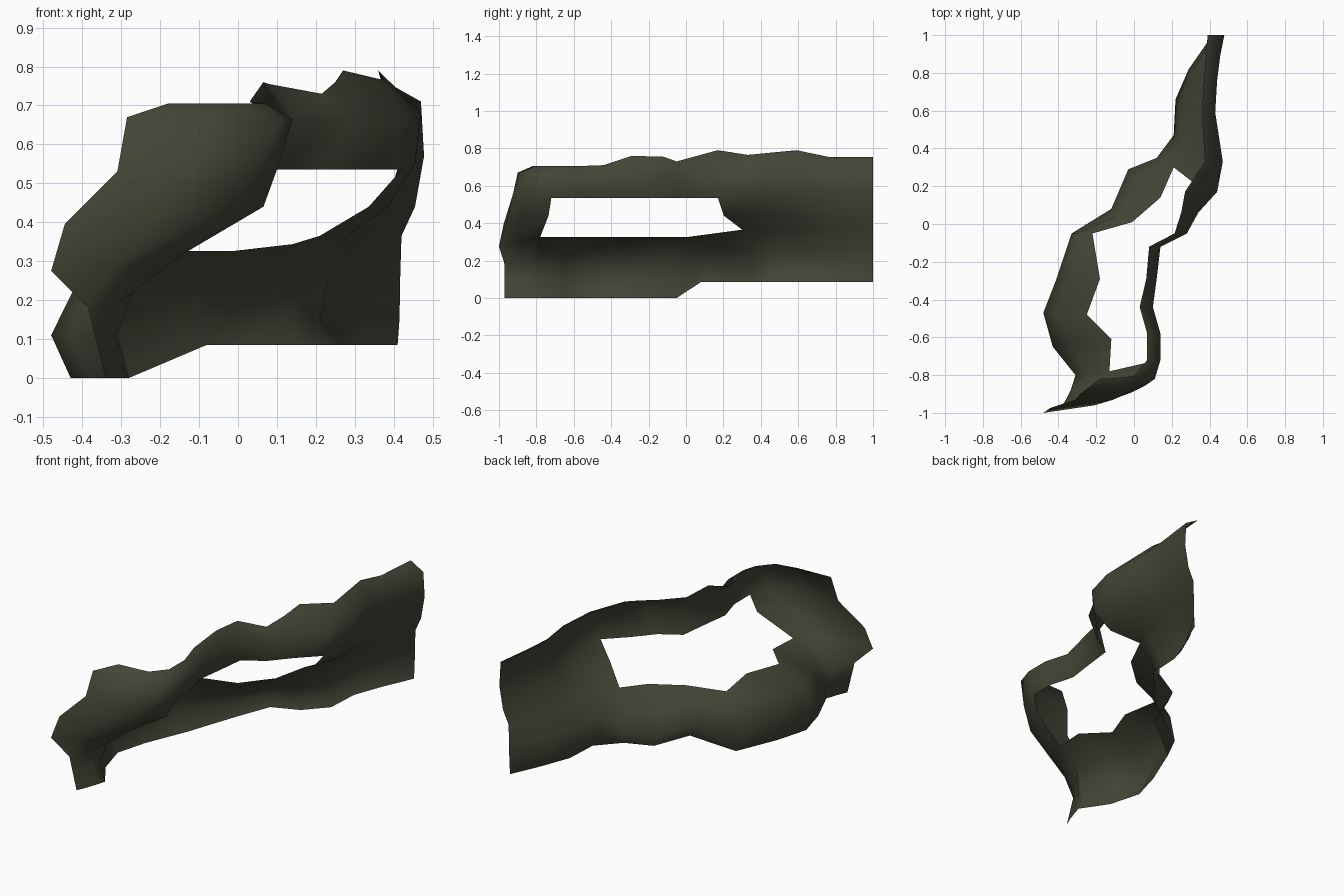
import bpy
import bmesh

# Front curl: columns of eight points, ground to rim
FRONT = [
    [(-.34, -.97, 0), (-.365, -.97, .1), (-.385, -.97, .18), (-.48, -1, .275),
     (-.445, -.975, .395), (-.31, -.93, .53), (-.285, -.9, .67), (-.18, -.82, .705)],
    [(-.315, -.91, 0), (-.345, -.91, .1), (-.355, -.92, .18), (-.32, -.965, .285),
     (-.21, -.96, .40), (-.11, -.93, .54), (-.08, -.89, .67), (-.10, -.815, .705)],
    [(-.295, -.85, 0), (-.325, -.85, .1), (-.325, -.86, .18), (-.22, -.89, .295),
     (-.02, -.895, .43), (.06, -.855, .54), (.11, -.82, .66), (.0, -.805, .705)],
]

# Wall stations: y at foot, ledge and overhang, rim height,
# then x at foot, belly, ledge, hole top, overhang, rim
STATIONS = [
    (-.80, -.78, -.72, .705, -.28, -.31, -.13, .10, .14, .07),
    (-.65, -.61, -.58, .705, -.38, -.43, -.12, .10, .14, .07),
    (-.47, -.48, -.44, .71, -.43, -.48, -.25, .06, .10, .03),
    (-.29, -.29, -.29, .76, -.38, -.41, -.18, .08, .12, .065),
    (-.05, -.05, -.12, .755, -.28, -.33, -.22, .10, .14, .08),
    (.08, .01, -.05, .73, -.08, -.12, -.01, .215, .28, .215),
    (.29, .14, .06, .76, 0, -.03, .14, .31, .34, .25),
    (.35, .30, .17, .79, .15, .12, .21, .42, .44, .27),
    (.47, .42, .33, .765, .26, .21, .28, .455, .47, .375),
    (.66, .62, .59, .79, .27, .22, .32, .42, .43, .36),
    (.82, .80, .76, .755, .33, .29, .36, .43, .44, .37),
    (1, 1, 1, .755, .41, .415, .42, .478, .47, .39),
]


def lerp(a, b, t):
    return a + (b - a) * t


def column(s):
    """Eight points of the overhanging wall profile at one station."""
    yb, ym, yt, zt, foot, belly, ledge, lip, over, rim = s
    back = min(1, max(0, ym / .3))
    far = min(1, max(0, (yt - .17) / .4))
    zb = 0 if yb < 0 else .085
    t = lerp(.85, .6, back)
    return [(foot, yb, zb), (belly, yb, zb * .5 + .11),
            (lerp(belly, ledge, .3), lerp(yb, ym, .5), .25),
            (ledge, ym, .325 + .04 * back),
            (lerp(ledge, lip, t), lerp(ym, yt, .75), .44),
            (lip, yt, .535 + .035 * far), (over, yt, .665 + .045 * far),
            (rim, yt, zt)]


columns = FRONT + [column(s) for s in STATIONS]
first = len(FRONT)

# Rock wall: one sheet with a long opening between ledge and overhang
bm = bmesh.new()
grid = [[bm.verts.new(p) for p in col] for col in columns]
for c in range(len(grid) - 1):
    for r in range(7):
        if first <= c < first + 7 and r in (3, 4):
            continue
        f = bm.faces.new((grid[c][r], grid[c + 1][r],
                          grid[c + 1][r + 1], grid[c][r + 1]))
        f.smooth = True
bmesh.ops.delete(bm, geom=[v for v in bm.verts if not v.link_faces], context='VERTS')
mesh = bpy.data.meshes.new("rock_wall")
bm.to_mesh(mesh)
bm.free()

# Rock colour
rock = bpy.data.materials.new("dark_olive_rock")
rock.diffuse_color = (.056, .060, .037, 1)
mesh.materials.append(rock)

wall = bpy.data.objects.new("rock_wall", mesh)
bpy.context.collection.objects.link(wall)
